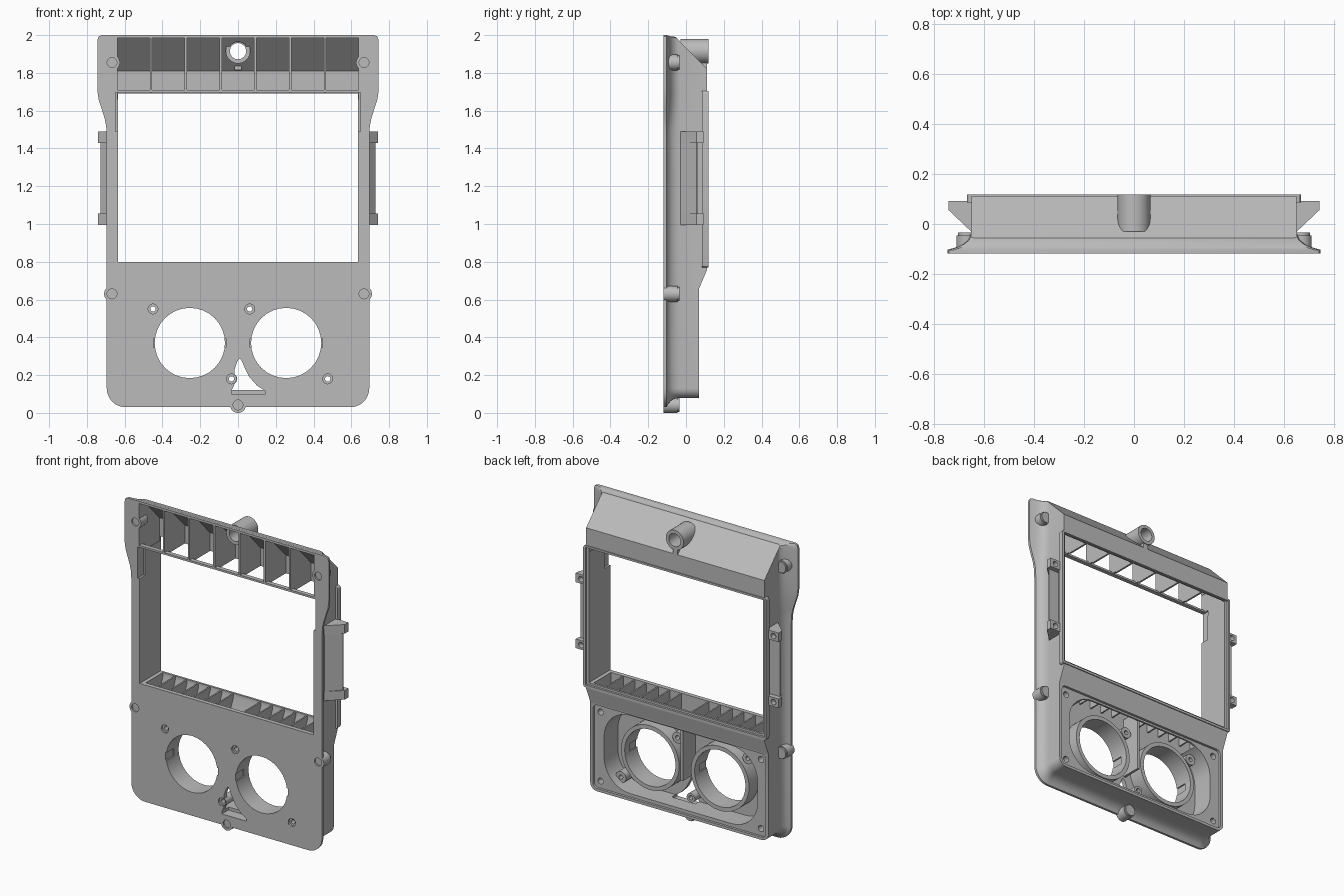
import bpy, bmesh, math

cube = bpy.data.objects.get("Cube")
if cube:
    bpy.data.objects.remove(cube, do_unlink=True)

grey = bpy.data.materials.new("mid grey plastic")
grey.use_nodes = True
grey.diffuse_color = (0.5, 0.5, 0.5, 1)
grey.node_tree.nodes["Principled BSDF"].inputs["Base Color"].default_value = (0.5, 0.5, 0.5, 1)

FRONT, BACK, INNER = -0.118, 0.118, -0.09


def loft(name, rings):
    """Closed solid through rings of equal point count."""
    bm = bmesh.new()
    loops = [[bm.verts.new(p) for p in ring] for ring in rings]
    bm.faces.new(loops[0])
    bm.faces.new(loops[-1])
    n = len(loops[0])
    for a, b in zip(loops, loops[1:]):
        for i in range(n):
            j = (i + 1) % n
            bm.faces.new((a[i], a[j], b[j], b[i]))
    bmesh.ops.recalc_face_normals(bm, faces=bm.faces)
    mesh = bpy.data.meshes.new(name)
    bm.to_mesh(mesh)
    bm.free()
    mesh.materials.append(grey)
    obj = bpy.data.objects.new(name, mesh)
    bpy.context.collection.objects.link(obj)
    return obj


def prism(name, pts, axis, a, b):
    """Extrude a 2D outline along x (points are y,z) or y (points are x,z)."""
    place = (lambda p, d: (d, p[0], p[1])) if axis == "x" else (lambda p, d: (p[0], d, p[1]))
    return loft(name, [[place(p, d) for p in pts] for d in (a, b)])


def rounded(x0, x1, z0, z1, r, steps=8):
    pts = []
    for k, (cx, cz) in enumerate([(x1 - r, z1 - r), (x0 + r, z1 - r), (x0 + r, z0 + r), (x1 - r, z0 + r)]):
        for i in range(steps + 1):
            t = math.pi / 2 * (k + i / steps)
            pts.append((cx + r * math.cos(t), cz + r * math.sin(t)))
    return pts


def box(name, x0, x1, y0, y1, z0, z1):
    return prism(name, [(x0, z0), (x1, z0), (x1, z1), (x0, z1)], "y", y0, y1)


def rod(name, x, z, r, y0, y1, n=32):
    pts = [(x + r * math.cos(2 * math.pi * i / n), z + r * math.sin(2 * math.pi * i / n)) for i in range(n)]
    return prism(name, pts, "y", y0, y1)


def combine(target, tool, operation="DIFFERENCE"):
    mod = target.modifiers.new("combine", "BOOLEAN")
    mod.operation, mod.solver, mod.object = operation, "EXACT", tool
    bpy.context.view_layer.update()
    result = bpy.data.meshes.new_from_object(target.evaluated_get(bpy.context.evaluated_depsgraph_get()))
    target.modifiers.clear()
    target.data = result
    bpy.data.objects.remove(tool, do_unlink=True)


def cut_rod(target, x, z, r, y0, y1):
    combine(target, rod("cutter", x, z, r, y0, y1))


# Flared shell: outer flange outline blends into the narrower body outline
def outline(t):
    mix = lambda a, b: a + (b - a) * t
    half = [(mix(0.72, 0.63), mix(2.0, 1.99)), (mix(0.738, 0.645), mix(1.993, 1.985)), (mix(0.745, 0.65), 1.97)]
    half += [(mix(x, 0.65), z) for x, z in
             [(0.745, 1.71), (0.738, 1.66), (0.722, 1.61), (0.706, 1.56), (0.698, 1.52), (0.695, 1.46)]]
    r = mix(0.1, 0.05)
    for i in range(9):
        a = math.pi / 2 * i / 8
        half.append((mix(0.595, 0.6) + r * math.cos(a), 0.13 - r * math.sin(a)))
    return half + [(-x, z) for x, z in reversed(half)]


stations = [(FRONT, 0), (-0.103, 0), (-0.092, 0.4), (-0.08, 0.65), (-0.065, 0.85), (-0.045, 0.97), (-0.03, 1), (0.112, 1)]
shell = loft("bezel_shell", [[(x, y, z) for x, z in outline(t)] for y, t in stations])

# Sloped hood and the shallower lower back
combine(shell, prism("cutter", [(-0.07, 2.005), (0.112, 1.82), (0.3, 1.82), (0.3, 2.2), (-0.07, 2.2)], "x", -1, 1))
combine(shell, prism("cutter", [(0.07, -0.2), (0.07, 0.66), (0.112, 0.76), (0.3, 0.76), (0.3, -0.2)], "x", -1, 1))

# Raised rim around the window at the back
combine(shell, prism("rim", rounded(-0.667, 0.667, 0.77, 1.705, 0.015, 3), "y", 0.085, BACK), "UNION")

# Screen window with a back step and upper front side notches
combine(shell, box("cutter", -0.635, 0.635, -0.3, 0.3, 0.8, 1.69))
combine(shell, box("cutter", -0.652, 0.652, 0.104, 0.3, 0.786, 1.692))
combine(shell, box("cutter", -0.649, 0.649, -0.3, -0.06, 1.49, 1.697))

# Row of seven vent pockets, open below into the window
pitch = 0.184
for i in range(7):
    x = (i - 3) * pitch
    profile = [(-0.3, 1.71), (INNER, 1.71), (INNER, 1.66), (0.095, 1.66), (0.095, 1.81), (-0.075, 1.985), (-0.3, 1.985)]
    combine(shell, prism("cutter", profile, "x", x - 0.086, x + 0.086))

# Hollow under the window and the lower instrument cavity
hollow = [(INNER, 0.62), (0.04, 0.62), (0.046, 0.68), (0.09, 0.775), (0.09, 0.85), (INNER, 0.85)]
combine(shell, prism("cutter", hollow, "x", -0.61, 0.61))
combine(shell, prism("cutter", rounded(-0.56, 0.56, 0.12, 0.635, 0.19), "y", INNER, 0.3))
combine(shell, prism("cutter", rounded(-0.63, 0.63, 0.098, 0.648, 0.03, 4), "y", 0.054, 0.3))
for x in (-0.585, 0.585):
    for z in (0.145, 0.6):
        cut_rod(shell, x, z, 0.02, 0.01, 0.3)

# Triangular opening with one curved side
tri = [(-0.035, 0.1), (0.145, 0.1), (0.145, 0.115), (0.1, 0.145), (0.06, 0.19), (0.035, 0.24),
       (0.018, 0.28), (0.008, 0.288), (-0.005, 0.27), (-0.02, 0.225), (-0.015, 0.16), (-0.035, 0.115)]
combine(shell, prism("cutter", tri, "y", -0.3, -0.05))

# Instrument holes with keying notches, and their collars
for side, x in (("right", -0.255), ("left", 0.255)):
    collar = rod(side + "_instrument_collar", x, 0.37, 0.212, -0.1, 0.01, 64)
    for part in (shell, collar):
        cut_rod(part, x, 0.37, 0.186, -0.3, 0.02)
        combine(part, box("cutter", x - 0.192, x + 0.192, -0.3, -0.04, 0.345, 0.395))

# Small screw bosses beside the instrument holes
for i, (x, z) in enumerate([(-0.45, 0.55), (0.062, 0.55), (-0.035, 0.18), (0.475, 0.18)]):
    cut_rod(shell, x, z, 0.029, -0.3, -0.05)
    boss = rod("screw_boss_%d" % (i + 1), x, z, 0.037 if i != 2 else 0.03, FRONT + 0.001, 0.0)
    cut_rod(boss, x, z, 0.026, -0.3, -0.105)
    cut_rod(boss, x, z, 0.014, -0.3, 0.3)

# Mounting studs behind the flange, with blind front holes
for i, (x, z) in enumerate([(-0.667, 1.855), (0.667, 1.855), (-0.667, 0.63), (0.667, 0.63), (0, 0.042)]):
    cut_rod(shell, x, z, 0.03, -0.3, -0.08)
    stud = rod("mounting_stud_%d" % (i + 1), x, z, 0.042, FRONT, -0.045)
    combine(stud, rod("tip", x, z, 0.036, -0.06, -0.034), "UNION")
    cut_rod(stud, x, z, 0.026, -0.3, -0.108)

# Sensor tube through the hood, with its stem
cut_rod(shell, 0, 1.915, 0.05, -0.3, 0.3)
tube = rod("hood_tube", 0, 1.915, 0.065, -0.03, BACK, 48)
combine(tube, box("stem", -0.018, 0.018, 0.07, 0.112, 1.815, 1.87), "UNION")
cut_rod(tube, 0, 1.915, 0.043, -0.3, 0.3)

# Ribs below the window, and the divider between the instruments
rib = [(-0.095, 0.68), (0.05, 0.68), (0.095, 0.78), (0.095, 0.796), (-0.095, 0.796)]
for s in (-1, 1):
    for i in range(6):
        x = s * (0.1 + 0.085 * i)
        prism("floor_rib", rib, "x", x - 0.005, x + 0.005)
box("centre_divider", -0.008, 0.008, -0.095, 0.045, 0.3, 0.7)

# Side tabs: a slanted web with a thicker screw lug at each end
for s, side in ((-1, "right"), (1, "left")):
    def wedge(name, tip, back, z0, z1):
        pts = [(0.645, -0.035), (tip, 0.055), (tip, back), (0.645, back)]
        return loft(name, [[(s * x, y, z) for x, y in pts] for z in (z0, z1)])
    wedge(side + "_tab_web", 0.727, 0.06, 1.03, 1.45)
    for end, z in (("lower", 1.025), ("upper", 1.46)):
        lug = wedge(side + "_" + end + "_tab_lug", 0.74, 0.092, z - 0.03, z + 0.03)
        cut_rod(lug, s * 0.702, z, 0.018, 0.06, 0.3)

# Smooth curved surfaces, keep sharp edges
bpy.ops.object.select_all(action="DESELECT")
for obj in bpy.context.scene.objects:
    if obj.type == "MESH":
        obj.select_set(True)
        bpy.context.view_layer.objects.active = obj
bpy.ops.object.shade_smooth_by_angle(angle=math.radians(30))
